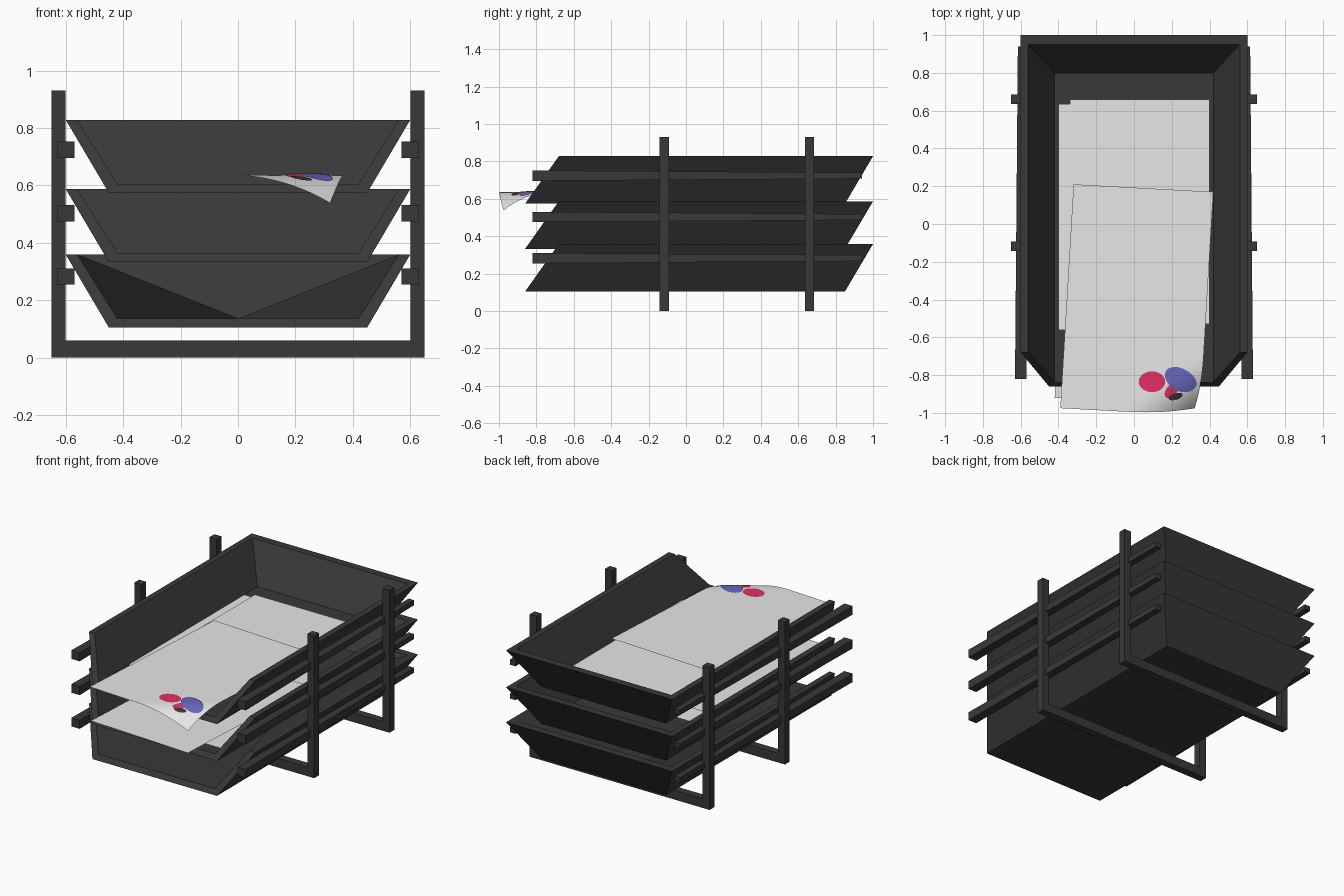
import bpy, math

if "Cube" in bpy.data.objects:
    bpy.data.objects.remove(bpy.data.objects["Cube"])


def mat(name, r, g, b):
    m = bpy.data.materials.new(name)
    m.diffuse_color = (r, g, b, 1)
    m.use_nodes = True
    m.node_tree.nodes["Principled BSDF"].inputs["Base Color"].default_value = m.diffuse_color
    return m


DARK = mat("charcoal", 0.04, 0.04, 0.04)
PAPER = mat("paper_white", 0.8, 0.8, 0.8)
RED = mat("red_print", 0.75, 0.03, 0.12)
BLUE = mat("blue_print", 0.14, 0.14, 0.54)


def obj(name, verts, faces, material):
    me = bpy.data.meshes.new(name)
    me.from_pydata(verts, [], faces)
    me.materials.append(material)
    me.validate()
    o = bpy.data.objects.new(name, me)
    bpy.context.collection.objects.link(o)
    return o


BOX = [(0, 3, 2, 1), (4, 5, 6, 7), (0, 1, 5, 4), (1, 2, 6, 5), (2, 3, 7, 6), (3, 0, 4, 7)]


# support frame: U-shaped profile extruded along y
def frame(name, y0, y1):
    p = [(-.65, 0), (.65, 0), (.65, .93), (.6, .93), (.6, .06), (-.6, .06), (-.6, .93), (-.65, .93)]
    n = len(p)
    v = [(x, y0, z) for x, z in p] + [(x, y1, z) for x, z in p]
    f = []
    for q in ((0, 1, 4, 5), (1, 2, 3, 4), (0, 5, 6, 7)):
        f += [q, tuple(i + n for i in reversed(q))]
    f += [(i, i + n, (i + 1) % n + n, (i + 1) % n) for i in range(n)]
    obj(name, v, f, DARK)


frame("front_frame", -.142, -.092)
frame("back_frame", .635, .685)


# tray: flared walls on three sides, open slanted front
def tray(name, z, pinched=False):
    t, fl = z + .254, z + .031

    def ring(x, front, back, h):
        return [(-x, front, h), (x, front, h), (x, back, h), (-x, back, h)]

    v = ring(.45, -.86, .85, z) + ring(.6, -.68, 1, t) + ring(.56, -.68, .95, t) + ring(.42, -.838, .8, fl)
    if pinched:  # lowest tray: back floor corners meet in the middle
        v[14] = v[15] = (0, .8, fl)
    f = [(0, 3, 2, 1)]
    for a, b in ((1, 2), (2, 3), (3, 0)):  # right, back, left
        f += [(a, b, b + 4, a + 4), (a + 4, b + 4, b + 8, a + 8), (a + 8, b + 8, b + 12, a + 12)]
    if pinched:
        f = [tuple(14 if i == 15 else i for i in q) for q in f if q != (10, 11, 15, 14)]
        f += [(10, 11, 14), (12, 13, 14)]
        v = v[:15]
    else:
        f.append((12, 13, 14, 15))
    f += [(0, 1, 13, 12), (1, 5, 9, 13), (4, 0, 12, 8)]  # front edge
    obj(name, v, f, DARK)


LEVELS = (.105, .333, .574)
for i, z in enumerate(LEVELS):
    tray(("bottom", "middle", "top")[i] + "_tray", z, i == 0)
    # tapered side rails holding the tray
    c = (.283, .503, .724)[i]
    for s, side in ((-1, "left"), (1, "right")):
        v = []
        for y, h, x0, x1 in ((-.82, .028, .57, .63), (.94, .016, .575, .615)):
            v += [(s * x0, y, c - h), (s * x1, y, c - h), (s * x1, y, c + h), (s * x0, y, c + h)]
        obj(f"{side}_rail_{i}", v, BOX, DARK)


# flat paper sheets
def sheet(name, pts, z):
    obj(name, [(x, y, z) for x, y in pts], [(0, 1, 2, 3)], PAPER)


sheet("top_sheet_a", [(-.34, -.53), (.4, -.53), (.4, .66), (-.34, .66)], .628)
sheet("top_sheet_b", [(-.4, -.56), (.34, -.56), (.34, .635), (-.4, .635)], .621)
sheet("middle_sheet_a", [(-.42, -.92), (.31, -.96), (.375, .22), (-.355, .26)], .386)
sheet("middle_sheet_b", [(-.32, -.78), (.42, -.78), (.42, .4), (-.32, .4)], .378)


# curled sheet: its front right corner droops
def curl(x, y, lift=0):
    t = max(0, .59 * (x + .05) - .807 * (y + 1.0))
    return (x - .59 * .8 * t * t, y + .807 * .8 * t * t, .637 - 1.6 * t * t + lift)


N, M = 24, 40
v = []
for j in range(M + 1):
    for i in range(N + 1):
        a, b = i / N, j / M
        v.append(curl(-.39 + .74 * a + .07 * b, -.975 - .04 * a + 1.185 * b))
W = N + 1
f = [(j * W + i, j * W + i + 1, (j + 1) * W + i + 1, (j + 1) * W + i) for j in range(M) for i in range(N)]
o = obj("curled_sheet", v, f, PAPER)
for p in o.data.polygons:
    p.use_smooth = True


# printed spots following the curl
def spot(name, cx, cy, rx, ry, tilt, material, lift):
    v = [curl(cx, cy, lift)]
    K, R = 24, 4
    for r in range(1, R + 1):
        for k in range(K):
            a = math.tau * k / K
            x, y = rx * r / R * math.cos(a), ry * r / R * math.sin(a)
            v.append(curl(cx + x * math.cos(tilt) - y * math.sin(tilt),
                          cy + x * math.sin(tilt) + y * math.cos(tilt), lift))
    f = [(0, 1 + k, 1 + (k + 1) % K) for k in range(K)]
    for r in range(R - 1):
        for k in range(K):
            a, b = 1 + r * K + k, 1 + r * K + (k + 1) % K
            f.append((a, a + K, b + K, b))
    obj(name, v, f, material)


spot("red_spot", .095, -.835, .07, .055, 0, RED, .003)
spot("red_spot_small", .2, -.885, .045, .03, .9, RED, .003)
spot("dark_spot", .225, -.92, .04, .02, .2, DARK, .004)
spot("blue_spot", .25, -.828, .095, .06, -.55, BLUE, .005)
